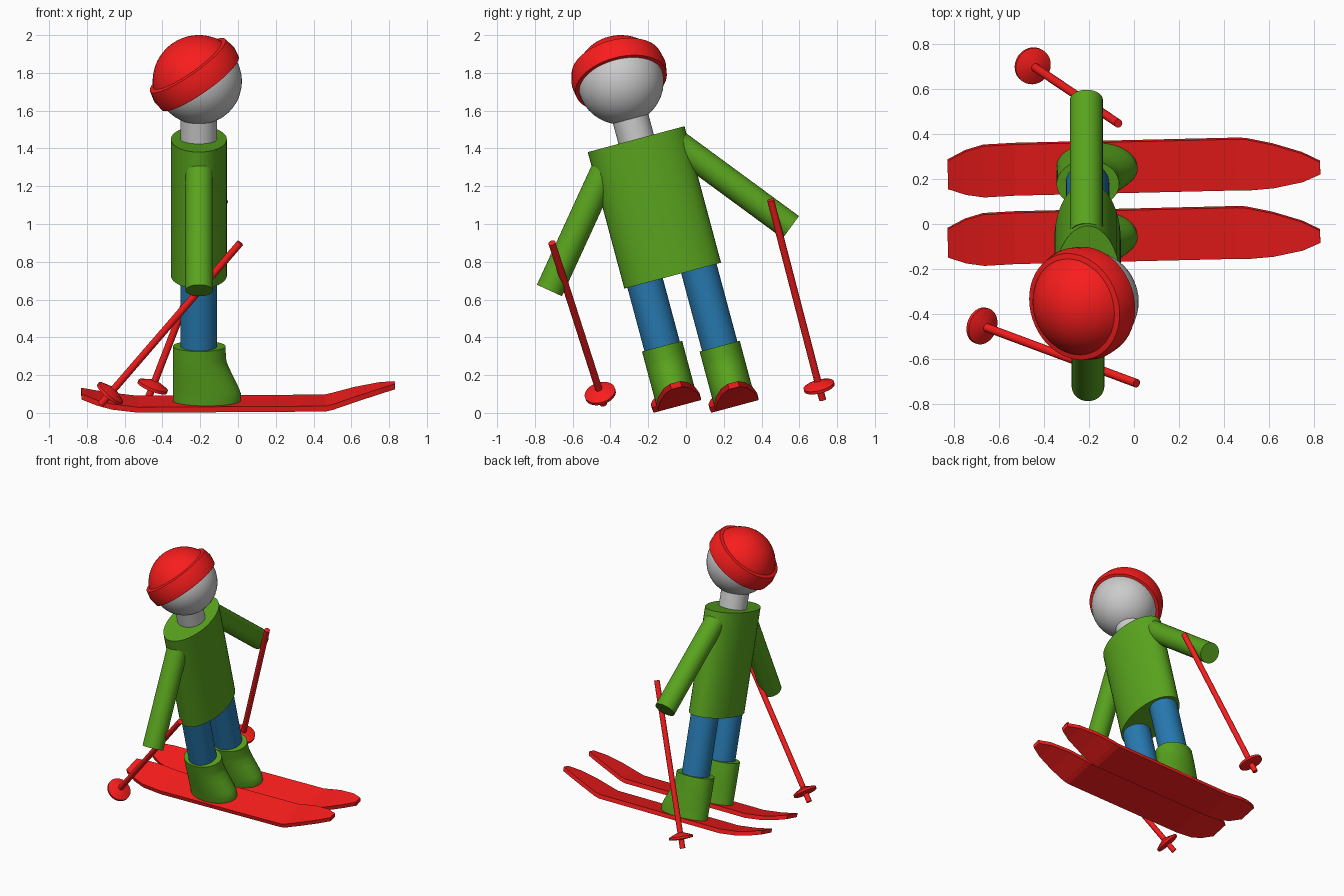
import bpy, bmesh
from math import radians, sin, cos, pi
from mathutils import Vector, Matrix

if "Cube" in bpy.data.objects:
    bpy.data.objects.remove(bpy.data.objects["Cube"])

RED, GREEN, BLUE = (0.95, 0.012, 0.012, 1), (0.10, 0.37, 0.013, 1), (0.02, 0.19, 0.43, 1)
MATS = {}
for label, col in (("red", RED), ("green", GREEN), ("blue", BLUE)):
    MATS[col] = bpy.data.materials.new(label)
    MATS[col].diffuse_color = col

MOVE = Matrix.Translation
TILT = Matrix.Rotation(radians(15), 4, 'X')   # whole figure leans sideways
BODY = TILT @ MOVE((-0.207, 0.12, 0))         # central axis of the leaning body


def loft(name, rings, color=None, matrix=Matrix(), smooth=True):
    """Skin a list of equal-sized point rings and close both ends."""
    bm = bmesh.new()
    loops = [[bm.verts.new(p) for p in ring] for ring in rings]
    n = len(loops[0])
    for a, b in zip(loops, loops[1:]):
        for i in range(n):
            j = (i + 1) % n
            bm.faces.new((a[i], a[j], b[j], b[i]))
    for ring in (loops[0], loops[-1]):
        if (ring[0].co - ring[n // 2].co).length > 1e-5:
            bm.faces.new(ring)
    bmesh.ops.remove_doubles(bm, verts=bm.verts, dist=1e-5)
    bmesh.ops.recalc_face_normals(bm, faces=bm.faces)
    mesh = bpy.data.meshes.new(name)
    bm.to_mesh(mesh)
    bm.free()
    if smooth:
        mesh.polygons.foreach_set("use_smooth", [True] * len(mesh.polygons))
        mesh.set_sharp_from_angle(angle=radians(32))
    if color:
        mesh.materials.append(MATS[color])
    ob = bpy.data.objects.new(name, mesh)
    bpy.context.collection.objects.link(ob)
    ob.matrix_world = matrix
    return ob


def ellipse(cx, rx, ry, z, n=48):
    return [(cx + rx * cos(2 * pi * i / n), ry * sin(2 * pi * i / n), z) for i in range(n)]


def lathe(name, profile, color=None, matrix=Matrix(), n=48):
    return loft(name, [ellipse(0, r, r, z, n) for r, z in profile], color, matrix)


def along(a, b):
    """Matrix placing local z on the line from a to b."""
    a, b = Vector(a), Vector(b)
    return MOVE(a) @ (b - a).to_track_quat('Z', 'Y').to_matrix().to_4x4(), (b - a).length


def rod(name, a, b, r, color, n=32):
    m, length = along(a, b)
    return lathe(name, [(r, 0), (r, length)], color, m, n)


# torso, neck and head
loft("torso", [ellipse(0, 0.148, 0.265, z) for z in (0.72, 1.468)], GREEN, BODY)
lathe("neck", [(0.097, 1.45), (0.097, 1.66)], None, BODY)
HEAD = BODY @ MOVE((0, 0, 1.785))


def arc(r, start):
    steps = 20
    angles = [radians(start + (90 - start) * i / steps) for i in range(steps + 1)]
    return [(max(r * cos(a), 0), r * sin(a)) for a in angles]


lathe("head", arc(0.228, -90), None, HEAD)

# cap pushed to the back of the head, with a rolled band
CAP = HEAD @ Matrix.Rotation(radians(-34), 4, 'Y')
lathe("cap_dome", arc(0.245, 0), RED, CAP)
lathe("cap_band", [(0.226, -0.012), (0.248, -0.012), (0.256, 0.045), (0.243, 0.105), (0.21, 0.112)],
      RED, CAP)

# each side: leg, boot and ski, shifted level along y
ski_stations = [  # x, half width, rise
    (-0.83, 0.065, 0.06), (-0.75, 0.10, 0.036), (-0.67, 0.118, 0.018), (-0.53, 0.118, 0.0),
    (0.46, 0.118, 0.0), (0.50, 0.118, 0.009), (0.62, 0.10, 0.046), (0.75, 0.066, 0.08),
    (0.83, 0.028, 0.095)]
boot_stations = [  # height, toe x
    (0.076, 0.014), (0.112, 0.016), (0.14, 0.006), (0.17, -0.007), (0.23, -0.036),
    (0.28, -0.058), (0.31, -0.064), (0.374, -0.066)]
HEEL = -0.345
for side, shift in (("right", 0.0), ("left", 0.305)):
    base = MOVE((0, shift, 0)) @ TILT @ MOVE((0, -0.031, 0))
    lathe(side + "_leg", [(0.097, 0.34), (0.097, 0.84)], BLUE, base @ MOVE((-0.207, 0, 0)))
    loft(side + "_boot",
         [ellipse((toe + HEEL) / 2, (toe - HEEL) / 2, 0.11, z) for z, toe in boot_stations],
         GREEN, base)
    rings = [[(x, -w, h), (x, w, h), (x, w, h + 0.03), (x, -w, h + 0.03)]
             for x, w, h in ski_stations]
    loft(side + "_ski", rings, RED,
         base @ MOVE((0, -0.003, 0.045)) @ Matrix.Rotation(radians(1.4), 4, 'Z'), smooth=False)

# arms
rod("right_arm", (-0.205, -0.41, 1.33), (-0.205, -0.723, 0.648), 0.073, GREEN)
rod("left_arm", (-0.212, -0.04, 1.42), (-0.212, 0.555, 0.983), 0.073, GREEN)

# poles with conical baskets
for side, top, basket in (("right", (0.012, -0.71, 0.90), (-0.675, -0.455, 0.105)),
                          ("left", (-0.07, 0.448, 1.127), (-0.45, 0.704, 0.143))):
    m, length = along(top, basket)
    lathe(side + "_pole", [(0.019, 0), (0.019, length + 0.08)], RED, m, 24)
    lathe(side + "_pole_basket", [(0.02, -0.03), (0.083, -0.004), (0.083, 0.012), (0.02, 0.02)],
          RED, m @ MOVE((0, 0, length)), 32)

for m in bpy.data.materials:
    if m.users and not m.is_grease_pencil:
        m.use_nodes = True
        m.node_tree.nodes["Principled BSDF"].inputs["Base Color"].default_value = m.diffuse_color
